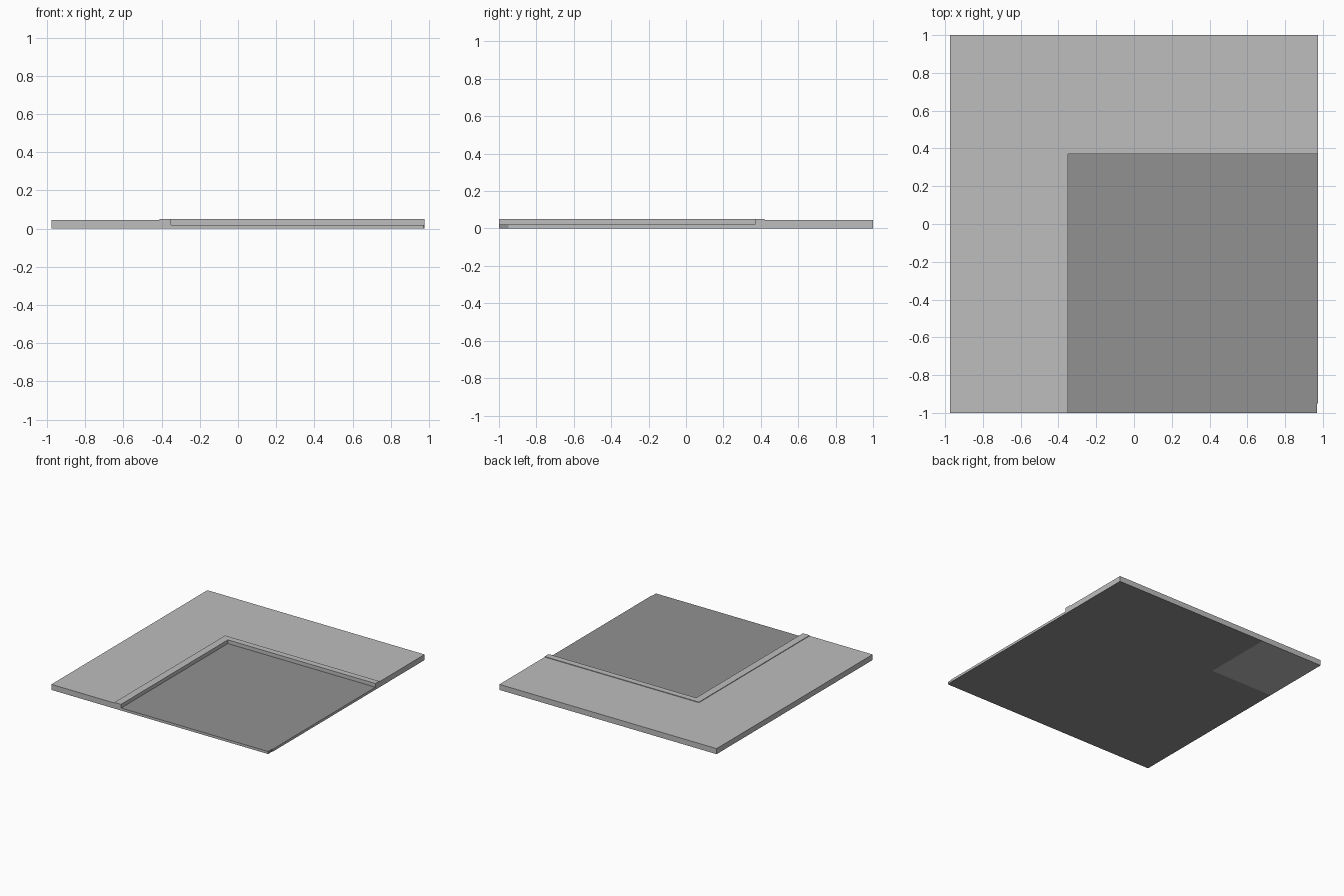
import bpy
import bmesh

cube = bpy.data.objects.get("Cube")
if cube:
    bpy.data.objects.remove(cube, do_unlink=True)


def make_material(name, grey):
    mat = bpy.data.materials.new(name)
    mat.use_nodes = True
    colour = (grey, grey, grey, 1)
    mat.diffuse_color = colour
    mat.node_tree.nodes["Principled BSDF"].inputs["Base Color"].default_value = colour
    return mat


PAVING = make_material("light paving", 0.515)
ASPHALT = make_material("dark asphalt", 0.285)

# Main layout lines of the tile
LEFT, RIGHT, FRONT, BACK = -0.975, 0.975, -1.0, 1.0
CURB_X, CURB_Y = -0.41, 0.42      # outer edge of the curb
ROAD_X, ROAD_Y = -0.35, 0.37      # inner edge of the curb


def prism(name, outline, height, is_dark, cuts=()):
    """Extrude a plan outline up from the ground; is_dark picks asphalt faces."""
    bm = bmesh.new()
    base = bm.faces.new([bm.verts.new((x, y, 0)) for x, y in outline])
    top = bmesh.ops.extrude_face_region(bm, geom=[base], use_keep_orig=True)["geom"]
    verts = [g for g in top if isinstance(g, bmesh.types.BMVert)]
    bmesh.ops.translate(bm, verts=verts, vec=(0, 0, height))
    for point, normal in cuts:
        geom = bm.verts[:] + bm.edges[:] + bm.faces[:]
        bmesh.ops.bisect_plane(bm, geom=geom, plane_co=point, plane_no=normal)
    bmesh.ops.recalc_face_normals(bm, faces=bm.faces[:])
    bm.normal_update()
    for face in bm.faces:
        face.material_index = int(is_dark(face.calc_center_median(), face.normal))
    mesh = bpy.data.meshes.new(name)
    bm.to_mesh(mesh)
    bm.free()
    mesh.materials.append(PAVING)
    mesh.materials.append(ASPHALT)
    obj = bpy.data.objects.new(name, mesh)
    bpy.context.collection.objects.link(obj)
    return obj


def corner_band(x0, y0, x1, y1):
    """L-shaped band from the outer corner (x0, y0) to the inner one (x1, y1)."""
    return [(x0, FRONT), (x1, FRONT), (x1, y1), (RIGHT, y1), (RIGHT, y0), (x0, y0)]


def paving_rule(centre, normal):
    # Asphalt runs under everything except the outer corner square
    in_corner = centre.x < CURB_X and centre.y > CURB_Y
    return normal.z < -0.5 and not in_corner


def road_rule(centre, normal):
    # Top, underside and the small exposed end are asphalt
    exposed = centre.x > 0.965 and centre.y < -0.94
    return abs(normal.z) > 0.5 or exposed


# Pavement wrapping two sides, split along the corner square
prism("pavement", corner_band(LEFT, BACK, CURB_X, CURB_Y), 0.045, paving_rule,
      cuts=[((CURB_X, 0, 0), (1, 0, 0)), ((0, CURB_Y, 0), (0, 1, 0))])

# Slightly raised curb between pavement and road
prism("curb", corner_band(CURB_X, CURB_Y, ROAD_X, ROAD_Y), 0.05, paving_rule)

# Sunken road surface with a small notch at its front corner
prism("road", [(ROAD_X, FRONT), (0.97, FRONT), (0.97, -0.95), (RIGHT, -0.95),
               (RIGHT, ROAD_Y), (ROAD_X, ROAD_Y)], 0.02, road_rule)
